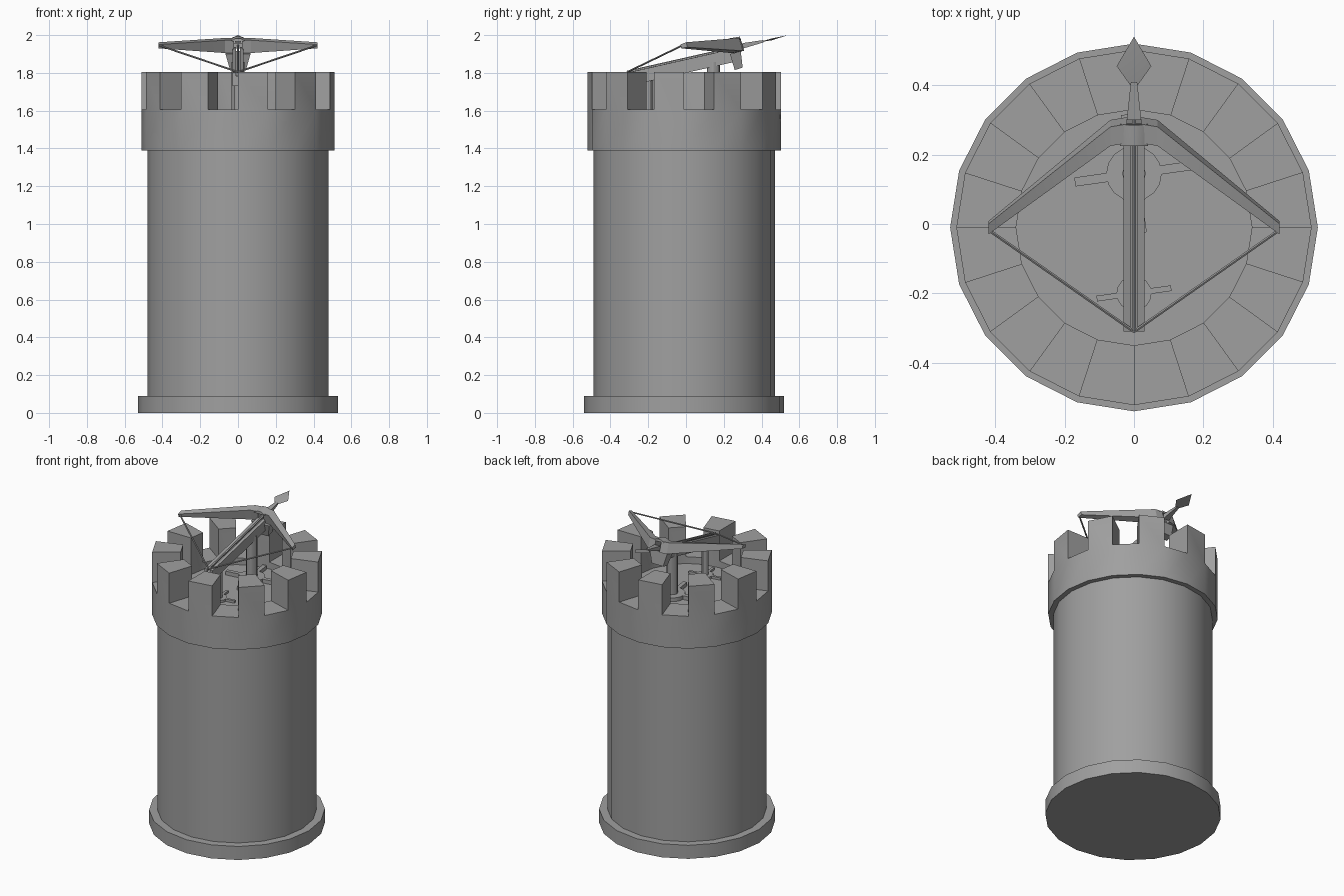
import bpy, bmesh, math
from mathutils import Vector

cube = bpy.data.objects.get("Cube")
if cube:
    bpy.data.objects.remove(cube)

stone = bpy.data.materials.new("stone_grey")
stone.use_nodes = True
grey = (0.35, 0.35, 0.35, 1)
stone.diffuse_color = grey
stone.node_tree.nodes["Principled BSDF"].inputs["Base Color"].default_value = grey

CY = -0.01      # tower axis in y
SIDES = 20
SLOPE = 0.226   # pitch of the weapon


def finish(name, bm, mirror=False):
    """Turn a bmesh into an object, smooth except at hard edges."""
    bmesh.ops.recalc_face_normals(bm, faces=bm.faces)
    for f in bm.faces:
        f.smooth = True
    for e in bm.edges:
        e.smooth = e.calc_face_angle(0) < math.radians(30)
    mesh = bpy.data.meshes.new(name)
    bm.to_mesh(mesh)
    bm.free()
    mesh.materials.append(stone)
    ob = bpy.data.objects.new(name, mesh)
    bpy.context.scene.collection.objects.link(ob)
    if mirror:
        ob.modifiers.new("mirror", "MIRROR")
    return ob


def lathe(profile, sides=SIDES, cy=CY):
    """Revolve (radius, z) points and close both ends; returns bmesh and bands."""
    bm = bmesh.new()
    rings = []
    for r, z in profile:
        ring = []
        for i in range(sides):
            a = math.tau * i / sides - math.pi / 2
            ring.append(bm.verts.new((r * math.cos(a), cy + r * math.sin(a), z)))
        rings.append(ring)
    bands = []
    for lo, hi in zip(rings, rings[1:]):
        bands.append([bm.faces.new((lo[i], lo[(i + 1) % sides], hi[(i + 1) % sides], hi[i]))
                      for i in range(sides)])
    bm.faces.new(rings[0])
    bm.faces.new(rings[-1])
    return bm, bands


def hull(name, points, mirror=False):
    """Solid convex block through the points."""
    bm = bmesh.new()
    for p in points:
        bm.verts.new(p)
    bmesh.ops.convex_hull(bm, input=bm.verts)
    bmesh.ops.dissolve_limit(bm, angle_limit=0.01, verts=bm.verts, edges=bm.edges)
    return finish(name, bm, mirror)


def rod(name, a, b, radius, mirror=False):
    a, b = Vector(a), Vector(b)
    bm = bmesh.new()
    bmesh.ops.create_cone(bm, cap_ends=True, segments=6, radius1=radius, radius2=radius,
                          depth=(b - a).length)
    turn = (b - a).to_track_quat("Z", "Y").to_matrix()
    bmesh.ops.rotate(bm, matrix=turn, verts=bm.verts)
    bmesh.ops.translate(bm, vec=(a + b) / 2, verts=bm.verts)
    return finish(name, bm, mirror)


def rail_z(y, h=0):
    """Height above the sloping bolt line."""
    return 1.805 + SLOPE * (y + 0.31) + h


def sloped_box(name, x0, x1, y0, y1, h0, h1, mirror=False):
    return hull(name, [(x, y, rail_z(y, h)) for x in (x0, x1) for y in (y0, y1)
                       for h in (h0, h1)], mirror)


# Tower
finish("tower_base", lathe([(0.53, 0), (0.53, 0.09)])[0])
finish("tower_shaft", lathe([(0.48, 0.08), (0.48, 1.4)])[0])

# Crown with a sunken floor; every second top face rises as a merlon
FLOOR = 1.56
crown, bands = lathe([(0.47, 1.39), (0.512, 1.39), (0.512, 1.605), (0.34, 1.605), (0.34, FLOOR)])
raised = bmesh.ops.extrude_discrete_faces(crown, faces=bands[2][::2])["faces"]
tops = {v for f in raised for v in f.verts}
bmesh.ops.translate(crown, vec=(0, 0, 0.2), verts=list(tops))
finish("battlement_crown", crown)


# Two posts on round feet with four arms each
def post(name, y, scale, top):
    finish(name, lathe([(0.034 * scale, FLOOR), (0.034 * scale, top)], 12, y)[0])
    finish(name + "_foot", lathe([(0.08 * scale, FLOOR - 0.005), (0.08 * scale, FLOOR + 0.025 * scale)],
                                 16, y)[0])
    for k in range(2):
        a = math.radians(8 + 90 * k)
        along = Vector((math.cos(a), math.sin(a), 0)) * 0.172 * scale
        across = Vector((-math.sin(a), math.cos(a), 0)) * 0.013 * scale
        hull(name + "_foot_arms", [Vector((0, y, z)) + along * s + across * t
                                   for z in (FLOOR - 0.005, FLOOR + 0.025 * scale)
                                   for s in (-1, 1) for t in (-1, 1)])


post("rear_post", 0.145, 1, rail_z(0.145, -0.05))
post("front_post", -0.2, 0.63, rail_z(-0.2, -0.05))

# Sloping stock with a grooved top
sloped_box("stock", -0.03, 0.03, -0.31, 0.28, -0.075, -0.022)
sloped_box("stock_rail", 0.01, 0.03, -0.31, 0.28, -0.03, -0.004, True)

# Bow: tapering arms, a pierced centre and a wedge bracket
root = [(0.225, 1.973), (0.28, 1.985), (0.24, 1.905), (0.30, 1.917)]
tip = [(-0.03, 1.95), (0.0, 1.962), (-0.025, 1.93), (0.008, 1.936)]
hull("bow_arm", [(0.068, *p) for p in root] + [(0.42, *p) for p in tip], True)
hull("bow_centre", [(0.068, *p) for p in root] + [(0.02, y + 0.008, z) for y, z in root], True)
hull("bow_bridge", [(s * x, y, z) for s in (-1, 1) for x, y, z in
                    ((0.04, 0.225, 1.965), (0.04, 0.288, 1.978),
                     (0.015, 0.225, 1.982), (0.015, 0.285, 1.992))])
hull("bow_bracket", [(s * x, y, z) for s in (-1, 1) for x, y, z in
                     ((0.066, 0.233, 1.9), (0.066, 0.29, 1.915),
                      (0.042, 0.258, 1.815), (0.042, 0.3, 1.828))])
rod("bow_string", (0.415, -0.02, 1.945), (0, -0.31, 1.805), 0.005, True)

# Bolt with a tapered socket and a flat diamond head
rod("bolt_shaft", (0, -0.31, rail_z(-0.31)), (0, 0.34, rail_z(0.34)), 0.007)
hull("bolt_socket", [(s * w, y, rail_z(y, t * w * 0.7)) for w, y in ((0.021, 0.3), (0.009, 0.41))
                     for s in (-1, 1) for t in (-1, 1)])
middle = rail_z(0.455)
hull("bolt_head", [(0, 0.385, rail_z(0.385)), (0, 0.54, 2.0), (-0.05, 0.455, middle),
                   (0.05, 0.455, middle), (0, 0.455, middle + 0.005), (0, 0.455, middle - 0.005)])
